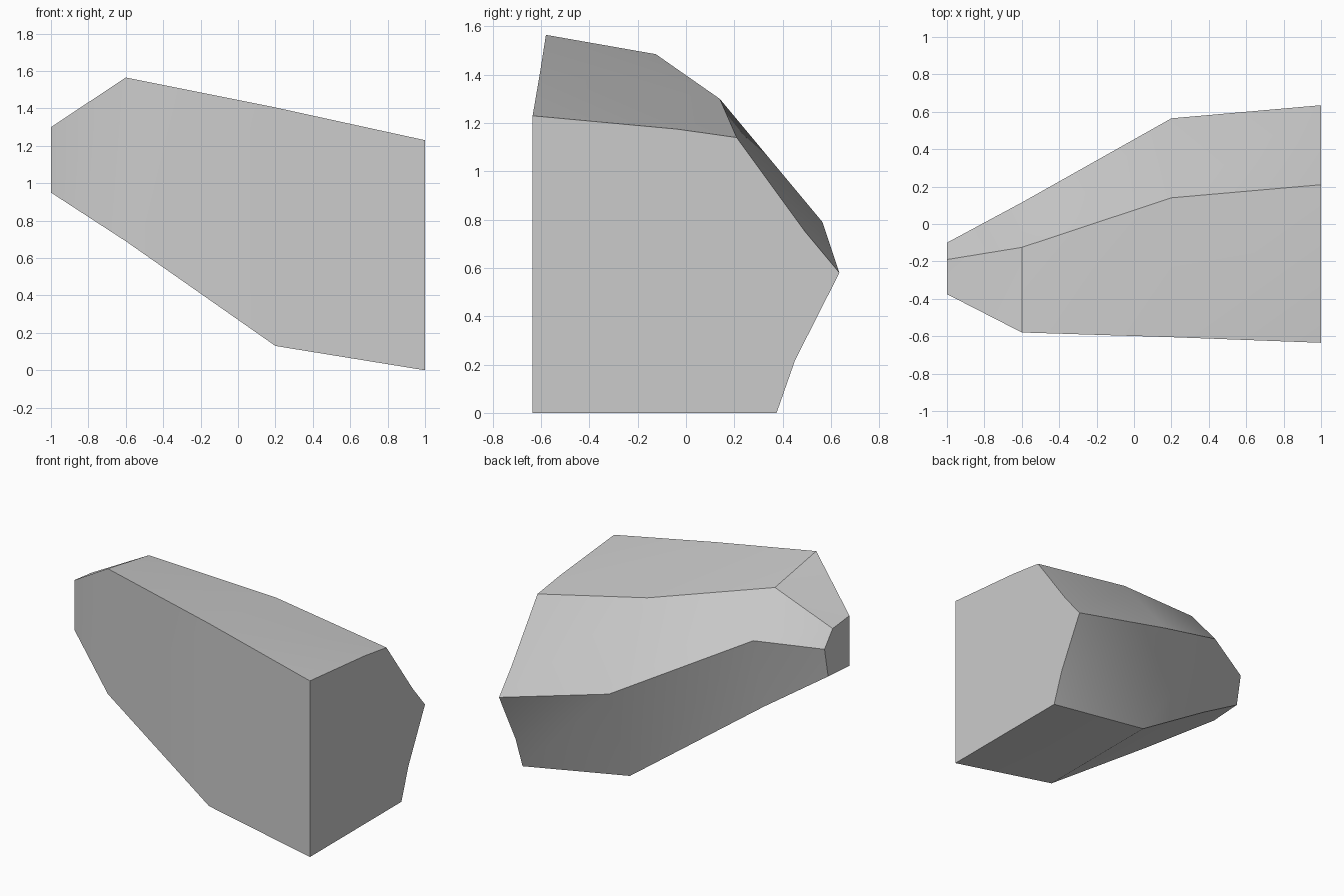
import bpy
import bmesh
import math
from mathutils import Vector

cube = bpy.data.objects.get("Cube")
if cube:
    bpy.data.objects.remove(cube, do_unlink=True)

# One plain grey for the whole block
grey = bpy.data.materials.new("stone_grey")
grey.use_nodes = True
colour = (0.6, 0.6, 0.6, 1)
grey.diffuse_color = colour
grey.node_tree.nodes["Principled BSDF"].inputs["Base Color"].default_value = colour

# Cross-sections along x as (y, z): front foot, front top, ridge, belly, back foot
sections = [
    (-1.0, [(-.375, .95), (-.375, 1.3), (-.19, 1.28), (-.1, 1.17), (-.14, .965)]),
    (-0.6, [(-.58, .69), (-.58, 1.565), (-.125, 1.485), (.115, 1.205), (0, .7)]),
    (0.2, [(-.605, .13), (-.605, 1.405), (.14, 1.3), (.565, .79), (.333, .13)]),
    (1.0, [(-.635, 0), (-.635, 1.23), (.21, 1.14), (.635, .58), (.375, 0)]),
]
rings = [[Vector((x, y, z)) for y, z in pts] for x, pts in sections]

# Run the last span past the end, so that the cut crosses its diagonals
rings[-1] = [a + (b - a) / 0.67 for a, b in zip(rings[-2], rings[-1])]

# Loft the rings with diagonals that all turn the same way
bm = bmesh.new()
loops = [[bm.verts.new(p) for p in ring] for ring in rings]
for low, high in zip(loops, loops[1:]):
    for i in range(len(low)):
        j = (i + 1) % len(low)
        bm.faces.new((low[i], high[i], high[j]))
        bm.faces.new((low[i], high[j], low[j]))
bm.faces.new(loops[0])

# Slice the broad end flat and cap it
cut = bmesh.ops.bisect_plane(
    bm, geom=bm.verts[:] + bm.edges[:] + bm.faces[:],
    plane_co=(1, 0, 0), plane_no=(1, 0, 0), clear_outer=True)
rim = [e for e in cut["geom_cut"] if isinstance(e, bmesh.types.BMEdge)]
bmesh.ops.holes_fill(bm, edges=rim, sides=0)
bmesh.ops.recalc_face_normals(bm, faces=bm.faces[:])

mesh = bpy.data.meshes.new("faceted_block")
bm.to_mesh(mesh)
bm.free()
mesh.materials.append(grey)
block = bpy.data.objects.new("faceted_block", mesh)
bpy.context.collection.objects.link(block)

# Smooth gentle bends, keep the strong ridges sharp
bpy.ops.object.select_all(action="DESELECT")
block.select_set(True)
bpy.context.view_layer.objects.active = block
bpy.ops.object.shade_smooth_by_angle(angle=math.radians(30))
